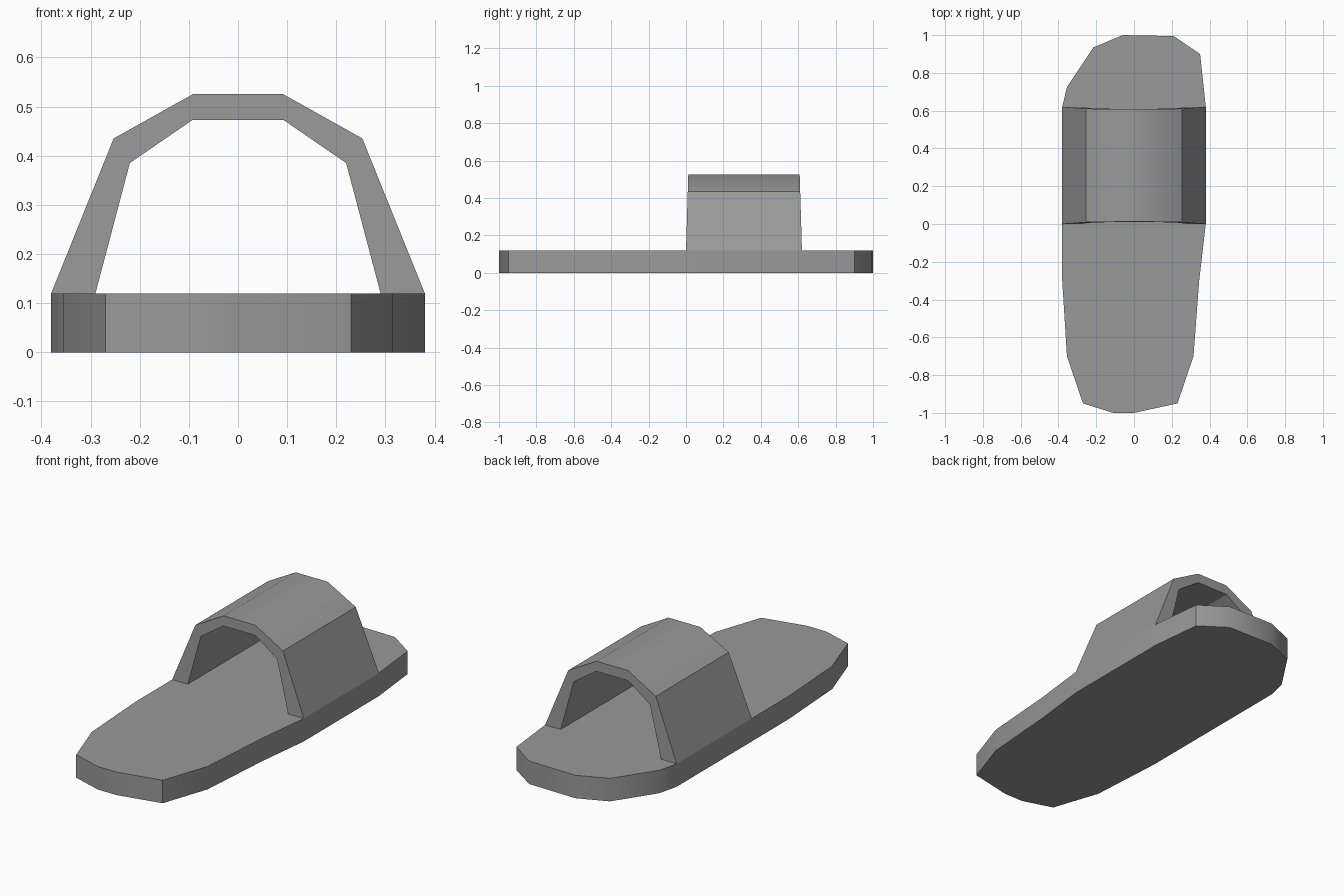
import bpy, bmesh, math

cube = bpy.data.objects.get("Cube")
if cube:
    bpy.data.objects.remove(cube, do_unlink=True)

# One grey for the whole sandal
GREY = (0.32, 0.32, 0.32, 1)
grey = bpy.data.materials.new("mid_grey")
grey.use_nodes = True
grey.diffuse_color = GREY
grey.node_tree.nodes["Principled BSDF"].inputs["Base Color"].default_value = GREY

SOLE_TOP = 0.12


def loft(name, first, second, angle):
    """Solid between two matching closed outlines."""
    bm = bmesh.new()
    a = [bm.verts.new(p) for p in first]
    b = [bm.verts.new(p) for p in second]
    bm.faces.new(a)
    bm.faces.new(b)
    for i in range(len(a)):
        j = (i + 1) % len(a)
        bm.faces.new((a[i], a[j], b[j], b[i]))
    bmesh.ops.recalc_face_normals(bm, faces=bm.faces)
    mesh = bpy.data.meshes.new(name)
    bm.to_mesh(mesh)
    bm.free()
    mesh.materials.append(grey)
    obj = bpy.data.objects.new(name, mesh)
    bpy.context.collection.objects.link(obj)
    bpy.ops.object.select_all(action="DESELECT")
    obj.select_set(True)
    bpy.context.view_layer.objects.active = obj
    bpy.ops.object.shade_smooth_by_angle(angle=math.radians(angle))
    return obj


# Sole: foot-shaped slab
outline = [(-0.11, -1), (0, -1), (0.23, -0.95), (0.315, -0.7), (0.345, -0.3),
           (0.38, 0), (0.38, 0.62), (0.35, 0.9), (0.21, 0.995), (-0.06, 1),
           (-0.215, 0.935), (-0.355, 0.725), (-0.38, 0.62), (-0.38, -0.3),
           (-0.355, -0.7), (-0.27, -0.95)]
loft("sole", [(x, y, 0) for x, y in outline],
     [(x, y, SOLE_TOP) for x, y in outline], 45)

# Strap: faceted arch, its open ends leaning in slightly towards the top
outer = [(0.38, SOLE_TOP), (0.253, 0.435), (0.092, 0.525)]
inner = [(0.29, SOLE_TOP), (0.22, 0.385), (0.092, 0.473)]


def arch(half):
    return half + [(-x, z) for x, z in reversed(half)]


profile = arch(outer) + arch(inner)[::-1]


def lean(z):
    return 0.012 * (z - SOLE_TOP) / 0.4


loft("strap", [(x, lean(z), z) for x, z in profile],
     [(x, 0.62 - lean(z), z) for x, z in profile], 32)
